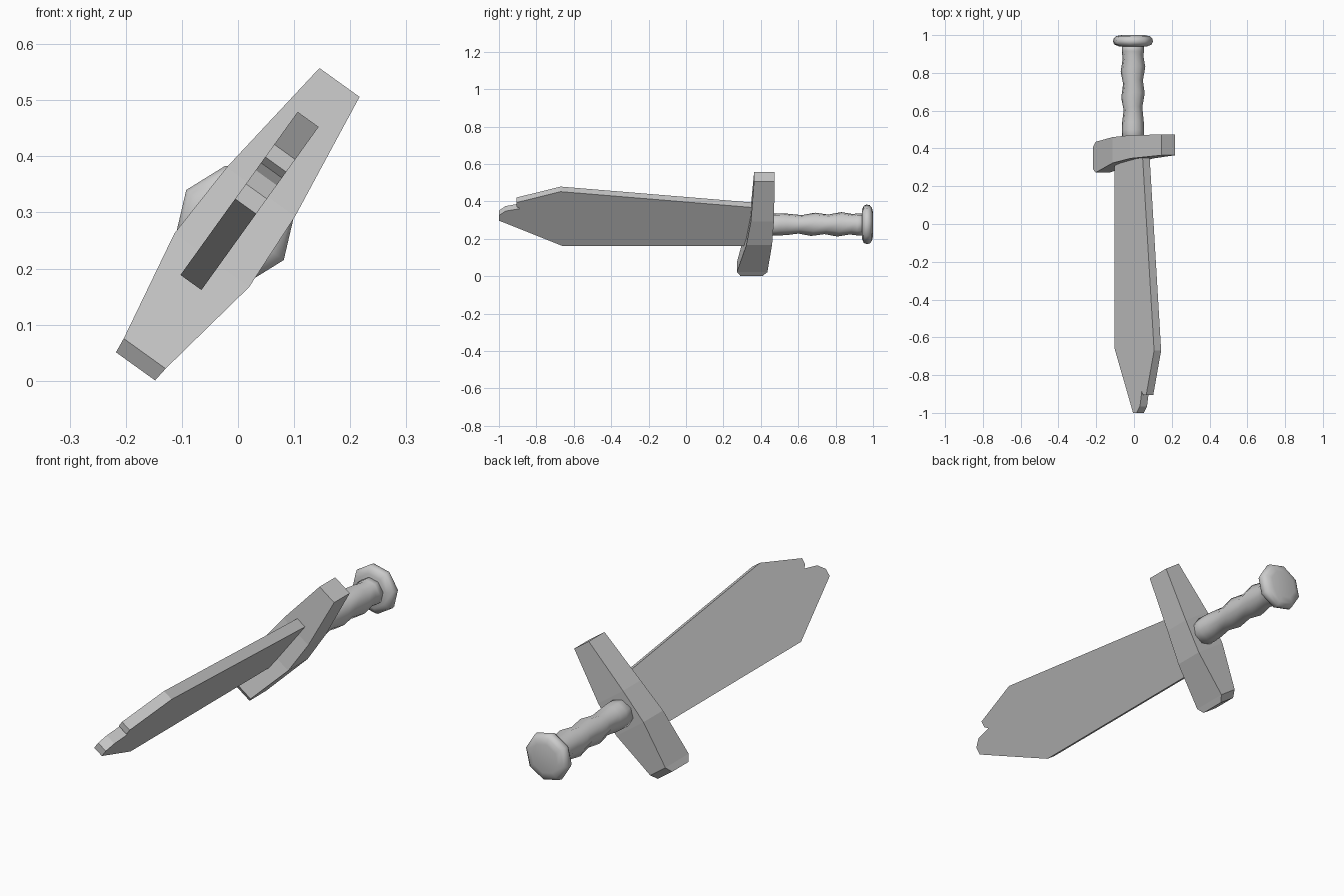
import bpy, bmesh
from math import sin, cos, pi, radians

if "Cube" in bpy.data.objects:
    bpy.data.objects.remove(bpy.data.objects["Cube"])

# Sword is built upright along y, then every part rolls about y
ROLL, HEIGHT = radians(35.7), 0.28


def loft(name, rings, smooth=False):
    """Skin a list of equal-sized vertex rings and cap both ends."""
    bm = bmesh.new()
    loops = [[bm.verts.new(p) for p in r] for r in rings]
    n = len(loops[0])
    for a, b in zip(loops, loops[1:]):
        for i in range(n):
            j = (i + 1) % n
            bm.faces.new((a[i], a[j], b[j], b[i]))
    bm.faces.new(loops[0][::-1])
    bm.faces.new(loops[-1])
    bmesh.ops.recalc_face_normals(bm, faces=bm.faces)
    for f in bm.faces:
        f.smooth = smooth
    me = bpy.data.meshes.new(name)
    bm.to_mesh(me)
    bm.free()
    ob = bpy.data.objects.new(name, me)
    bpy.context.collection.objects.link(ob)
    ob.rotation_euler = (0, ROLL, 0)
    ob.location = (0, 0, HEIGHT)
    return ob


def ring(y, r, sides, shear=0.0):
    """Circle around the y axis, optionally leaning along y."""
    pts = []
    for k in range(sides):
        a = 2 * pi * k / sides
        x, z = r * cos(a), r * sin(a)
        pts.append((x - 0.003, y + shear * z, z - 0.005))
    return pts


# Blade: outline (y, z) with a chipped tip, given thickness along x
outline = [(0.40, -0.134), (-0.66, -0.134), (-1.0, 0.033), (-1.0, 0.066),
           (-0.965, 0.096), (-0.888, 0.112), (-0.905, 0.125),
           (-0.905, 0.1525), (-0.67, 0.224), (0.40, 0.115)]
loft("blade", [[(x, y, z) for y, z in outline] for x in (-0.030, 0.016)])

# Guard: stations of (z, half width, front y, back y), lower end bends forward
stations = [(-0.313, 0.043, 0.292, 0.408), (-0.285, 0.046, 0.272, 0.435),
            (-0.08, 0.082, 0.323, 0.460), (0.07, 0.075, 0.347, 0.470),
            (0.31, 0.044, 0.364, 0.474)]
loft("guard", [[(-w, f, z), (w, f, z), (w, b, z), (-w, b, z)]
               for z, w, f, b in stations])

# Grip: wavy handle with slanted finger ridges
grip = [(0.42, 0.060), (0.50, 0.060), (0.54, 0.058), (0.61, 0.050),
        (0.68, 0.063), (0.75, 0.053), (0.82, 0.066), (0.885, 0.055),
        (0.915, 0.060), (0.955, 0.060)]
loft("grip", [ring(y, r, 8, 0.25 if 0.55 < y < 0.9 else 0) for y, r in grip], True)

# Pommel: rounded octagonal disc
pommel = [(0.940, 0.075), (0.950, 0.100), (0.965, 0.107),
          (0.982, 0.104), (0.994, 0.090), (1.0, 0.065)]
loft("pommel", [ring(y, r, 8) for y, r in pommel], True)
